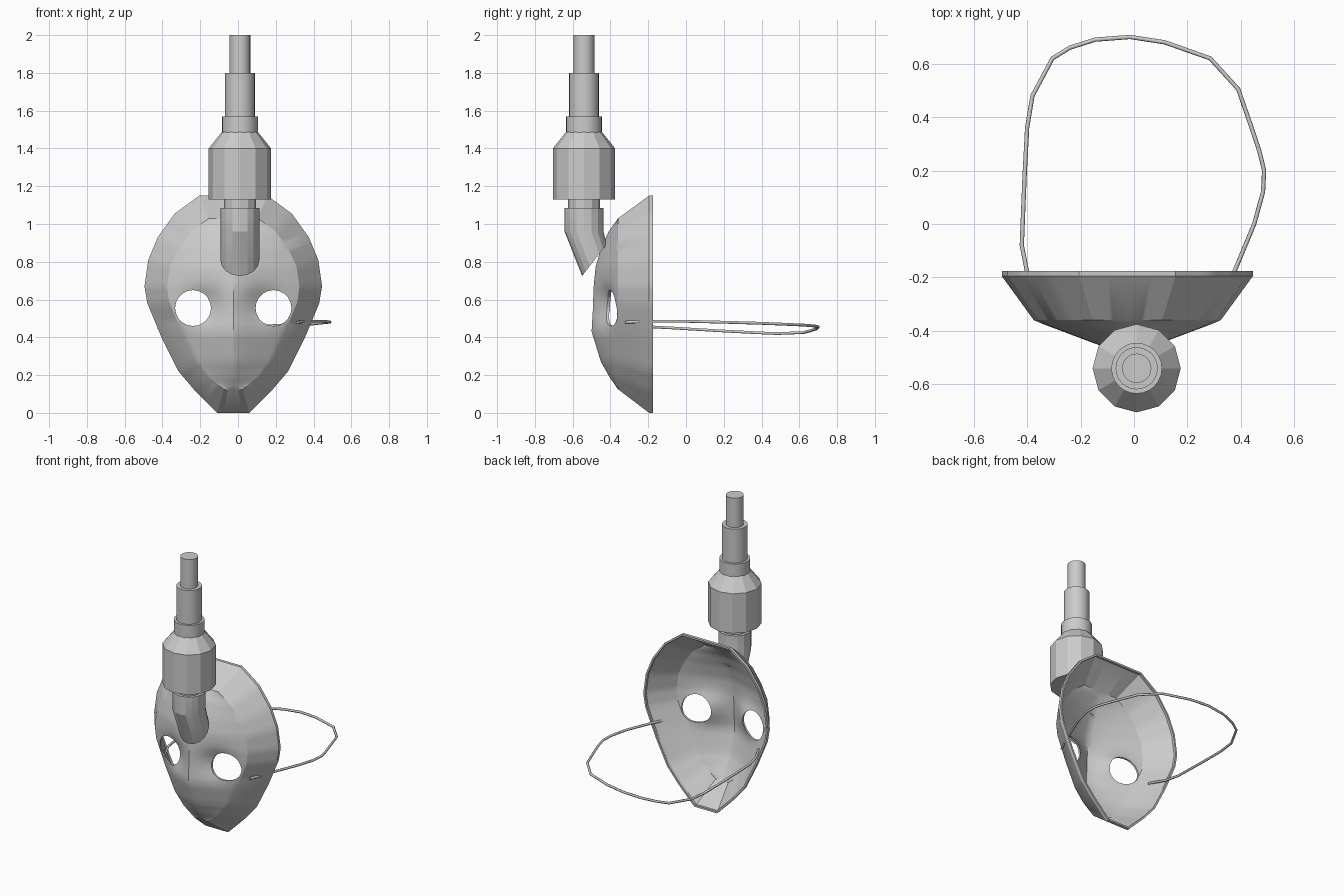
import bpy, bmesh, math

if "Cube" in bpy.data.objects:
    bpy.data.objects.remove(bpy.data.objects["Cube"])

CX = -0.025            # mask centre line
TX, TY = 0.01, -0.54   # breathing tube axis


def finish(name, bm, smooth=None):
    me = bpy.data.meshes.new(name)
    bm.to_mesh(me)
    bm.free()
    ob = bpy.data.objects.new(name, me)
    bpy.context.collection.objects.link(ob)
    if smooth:
        shade(ob, smooth)
    return ob


def shade(ob, angle):
    bpy.ops.object.select_all(action='DESELECT')
    ob.select_set(True)
    bpy.context.view_layer.objects.active = ob
    bpy.ops.object.shade_smooth_by_angle(angle=math.radians(angle))


# Mask shell: rows of (rim half width, rim z, face half width, face z, ridge y)
ROWS = [(.18, 1.15, .13, 1.03, -.36), (.31, 1.055, .225, .96, -.41),
        (.40, .93, .29, .87, -.45), (.45, .81, .335, .775, -.478),
        (.47, .67, .35, .67, -.49), (.455, .58, .34, .59, -.497),
        (.38, .40, .275, .43, -.50), (.29, .22, .20, .27, -.45),
        (.205, .12, .135, .19, -.405), (.085, 0, .05, .125, -.36)]
SUB, COLS = 4, 20
fine = []
for a, b in zip(ROWS, ROWS[1:]):
    for k in range(SUB):
        fine.append([p + (q - p) * k / SUB for p, q in zip(a, b)])
fine.append(list(ROWS[-1]))

bm = bmesh.new()
grid, n = [], len(fine)
for ro, zo, ri, zi, ridge in fine:
    line = []
    for j in range(COLS + 1):
        t = j / COLS * 2 - 1
        x = t * ri
        y = -.36 + (ridge + .36) * (1 - abs(t) ** 1.25)
        # eye sockets sink below the brow
        d = ((abs(x) - .17) / .11) ** 2 + ((zi - .57) / .09) ** 2
        y = min(y + .055 * math.exp(-d) * (1 - abs(t) ** 4), -.36)
        line.append(bm.verts.new((CX + x, y, zi)))
    grid.append(line)
for i in range(n - 1):
    for j in range(COLS):
        bm.faces.new((grid[i][j], grid[i + 1][j], grid[i + 1][j + 1], grid[i][j + 1]))

# Flared side wall and straight lip around the face
ring = ([(0, j) for j in range(COLS)] + [(i, COLS) for i in range(n - 1)]
        + [(n - 1, j) for j in range(COLS, 0, -1)] + [(i, 0) for i in range(n - 1, 0, -1)])
prev = [grid[i][j] for i, j in ring]
for y in (-.195, -.175):
    cur = [bm.verts.new((CX + (j / COLS * 2 - 1) * fine[i][0], y, fine[i][1])) for i, j in ring]
    for k in range(len(ring)):
        m = (k + 1) % len(ring)
        bm.faces.new((prev[k], prev[m], cur[m], cur[k]))
    prev = cur
bmesh.ops.recalc_face_normals(bm, faces=bm.faces[:])
bm.faces.ensure_lookup_table()
if bm.faces[0].normal.y > 0:
    bmesh.ops.reverse_faces(bm, faces=bm.faces[:])
mask = finish("mask", bm)
sol = mask.modifiers.new("shell", 'SOLIDIFY')
sol.thickness, sol.offset = .012, -1

# Eye holes
cutters = []
for s in (-1, 1):
    bpy.ops.mesh.primitive_cylinder_add(vertices=20, radius=.095, depth=.5,
                                        location=(CX + s * .213, -.4, .555),
                                        rotation=(math.pi / 2, 0, 0))
    cut = bpy.context.object
    cut.name, cut.hide_render = "eye_cutter", True
    cutters.append(cut)
    bo = mask.modifiers.new("eye", 'BOOLEAN')
    bo.operation, bo.solver, bo.object = 'DIFFERENCE', 'EXACT', cut
bpy.context.view_layer.objects.active = mask
for mod in [m.name for m in mask.modifiers]:
    bpy.ops.object.modifier_apply(modifier=mod)
for cut in cutters:
    bpy.data.objects.remove(cut)
shade(mask, 28)


# Tube parts: stacked rings on the tube axis, each (radius, z)
def turned(name, profile, sides, smooth=None, end=None):
    bm = bmesh.new()
    rings = []
    for r, z in profile:
        rings.append([bm.verts.new((TX + r * math.sin(a), TY + r * math.cos(a), z))
                      for a in (2 * math.pi * k / sides for k in range(sides))])
    if end:
        rings.append([bm.verts.new(end(2 * math.pi * k / sides)) for k in range(sides)])
    for lo, hi in zip(rings, rings[1:]):
        for k in range(sides):
            m = (k + 1) % sides
            bm.faces.new((lo[k], lo[m], hi[m], hi[k]))
    bm.faces.new(rings[0])
    bm.faces.new(rings[-1])
    bmesh.ops.recalc_face_normals(bm, faces=bm.faces[:])
    return finish(name, bm, smooth)


turned("upper_pipe", [(.055, 2), (.055, 1.8), (.079, 1.8), (.079, 1.57),
                      (.095, 1.57), (.095, 1.48)], 24, 30)
turned("canister", [(.093, 1.49), (.165, 1.4), (.165, 1.13), (.085, 1.13), (.085, 1.08)], 12)
# Elbow bends back and ends in a slanted cut against the forehead
turned("elbow", [(.103, 1.085), (.103, .96)], 16, 20,
       end=lambda a: (TX + .103 * math.sin(a), -.485 + .065 * math.cos(a),
                      .809 + .084 * math.cos(a)))

# Head strap
PATH = [(-.35, -.28, .46), (-.40, -.18, .455), (-.42, -.08, .45), (-.41, .17, .435),
        (-.40, .36, .425), (-.38, .48, .42), (-.305, .62, .425), (-.24, .66, .435),
        (-.145, .69, .445), (-.015, .70, .455), (.115, .68, .46), (.285, .62, .465),
        (.39, .505, .47), (.435, .375, .475), (.47, .27, .478), (.487, .2, .48),
        (.483, .12, .482), (.45, 0, .485), (.375, -.18, .485), (.315, -.32, .48)]
cu = bpy.data.curves.new("strap", 'CURVE')
cu.dimensions = '3D'
cu.bevel_depth, cu.bevel_resolution, cu.use_fill_caps = .008, 1, True
sp = cu.splines.new('POLY')
sp.points.add(len(PATH) - 1)
for p, co in zip(sp.points, PATH):
    p.co = (*co, 1)
bpy.context.collection.objects.link(bpy.data.objects.new("strap", cu))
